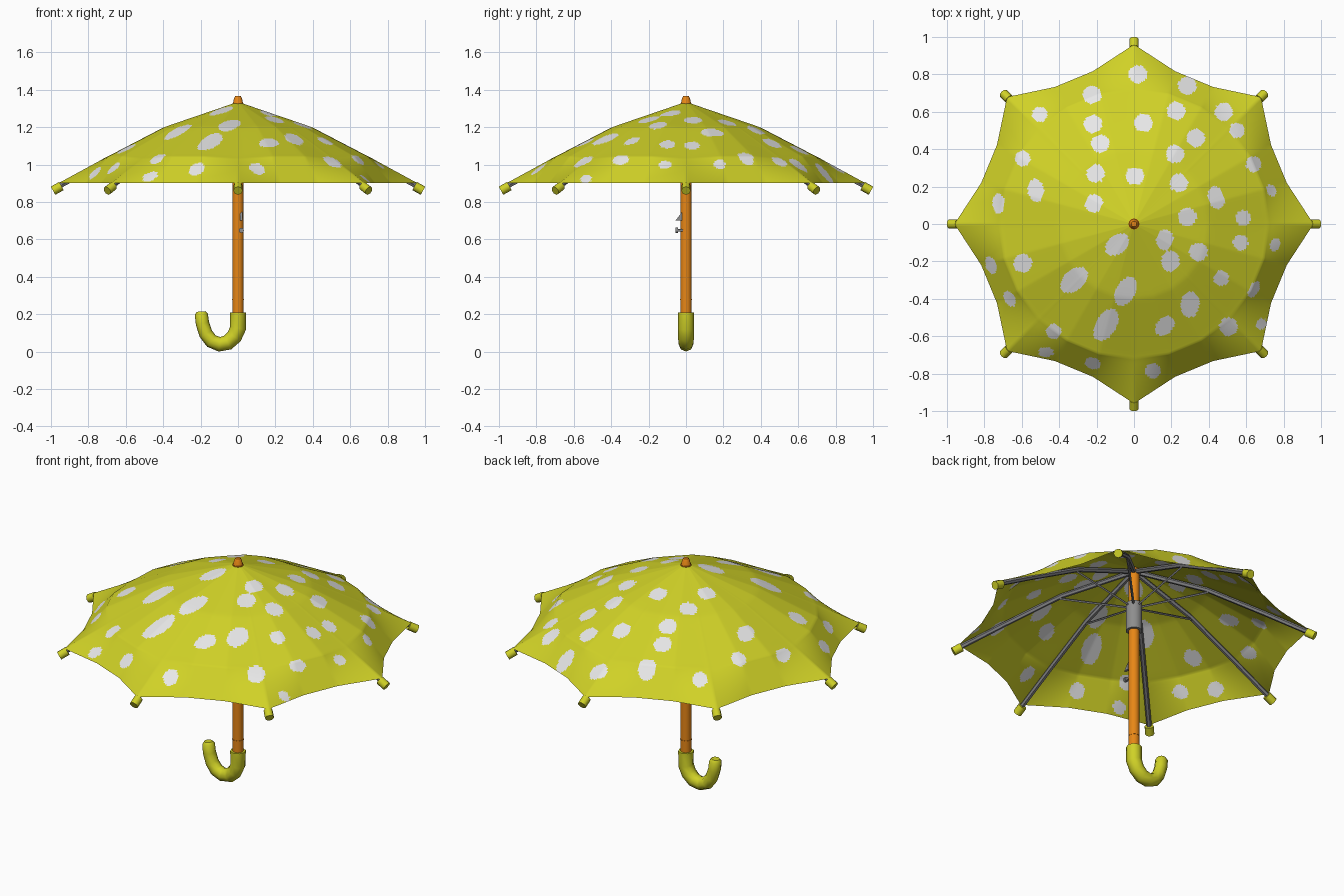
import bpy, bmesh, math

if "Cube" in bpy.data.objects:
    bpy.data.objects.remove(bpy.data.objects["Cube"])

def material(name, rgb):
    m = bpy.data.materials.new(name)
    m.diffuse_color = (*rgb, 1)
    m.use_nodes = True
    m.node_tree.nodes["Principled BSDF"].inputs["Base Color"].default_value = m.diffuse_color
    return m

YELLOW = material("yellow", (0.63, 0.64, 0.02))
WHITE = material("white", (0.80, 0.80, 0.80))
ORANGE = material("orange", (0.80, 0.24, 0.008))
GREY = material("grey", (0.27, 0.27, 0.27))
DARK = material("dark_grey", (0.21, 0.21, 0.22))

def smooth(obj, angle=50):
    bpy.ops.object.select_all(action='DESELECT')
    obj.select_set(True)
    bpy.context.view_layer.objects.active = obj
    bpy.ops.object.shade_smooth_by_angle(angle=math.radians(angle))

def tube(name, pts, radii, mat, res=2):
    """Round tube along a path; radii is one number or one per point."""
    if not isinstance(radii, (list, tuple)):
        radii = [radii] * len(pts)
    cu = bpy.data.curves.new(name, 'CURVE')
    cu.dimensions = '3D'
    cu.bevel_depth = 1.0
    cu.bevel_resolution = res
    cu.use_fill_caps = True
    sp = cu.splines.new('POLY')
    sp.points.add(len(pts) - 1)
    for p, co, r in zip(sp.points, pts, radii):
        p.co = (*co, 1)
        p.radius = r
    cu.materials.append(mat)
    obj = bpy.data.objects.new(name, cu)
    bpy.context.collection.objects.link(obj)
    bpy.ops.object.select_all(action='DESELECT')
    obj.select_set(True)
    bpy.context.view_layer.objects.active = obj
    bpy.ops.object.convert(target='MESH')
    obj = bpy.context.view_layer.objects.active
    obj.name = name
    smooth(obj)
    return obj

# Profiles (radius, height) from crown to hem: along a rib, and along a panel
RIB = [(0.0, 1.335), (0.40, 1.197), (0.72, 1.03), (0.96, 0.90)]
PANEL = [(0.0, 1.335), (0.40, 1.203), (0.72, 1.042), (0.846, 0.90)]

# White spots seen from above: round ones (x, y), stretched ones (x, y, a, b, tilt)
ROUND = [(.02, .80), (-.225, .69), (.285, .74), (-.22, .535), (.05, .54),
         (.225, .605), (-.18, .43), (.33, .46), (.48, .60), (.22, .375),
         (-.205, .27), (-.215, .11), (.005, .257), (.24, .22), (.285, .037),
         (.345, -.15), (-.595, -.21), (.505, -.55)]
SMALL = [(-.505, .585), (.55, .50), (-.595, .35), (.64, .32), (.585, .032), (.57, -.10),
         (.465, -.29), (.10, -.785), (-.43, -.575)]
LONG = [(-.15, -.54, .095, .055, 60), (-.045, -.36, .083, .052, 62), (-.32, -.30, .085, .055, 40),
        (-.09, -.11, .070, .050, 40), (.64, -.35, .048, .027, 60), (.165, -.545, .060, .043, 45),
        (-.665, -.40, .045, .028, 120), (-.765, -.22, .048, .028, 110), (.30, -.43, .070, .050, 85),
        (-.725, .11, .053, .032, 90), (-.525, .18, .062, .043, 100), (.44, .14, .062, .043, 105),
        (-.22, -.745, .043, .030, -15), (-.47, -.685, .040, .027, 0), (.755, -.11, .037, .027, 70),
        (.68, -.535, .033, .027, 60), (.735, .18, .033, .025, 120), (.165, -.085, .055, .047, 90),
        (.195, -.20, .057, .049, 90)]
SPOTS = ([(x, y, .049, .049, 0) for x, y in ROUND] +
         [(x, y, .041, .041, 0) for x, y in SMALL] + LONG)

def in_spot(x, y):
    for sx, sy, a, b, deg in SPOTS:
        dx, dy = x - sx, y - sy
        if abs(dx) > .1 or abs(dy) > .1:
            continue
        c, s = math.cos(math.radians(deg)), math.sin(math.radians(deg))
        if ((dx * c + dy * s) / a) ** 2 + ((dy * c - dx * s) / b) ** 2 < 1:
            return True
    return False

# Canopy: 24 wedges, three per panel, finely divided so the spots can be cut in
SEG, ACROSS = 28, 20

def sample(profile, i):
    k = min(i // SEG, 2)
    f = (i - k * SEG) / SEG
    (r0, z0), (r1, z1) = profile[k], profile[k + 1]
    return r0 + (r1 - r0) * f, z0 + (z1 - z0) * f

bm = bmesh.new()
crown = bm.verts.new((0, 0, RIB[0][1]))
rings = []
for i in range(1, 3 * SEG + 1):
    corners = []
    for w in range(24):
        r, z = sample(RIB if w % 3 == 0 else PANEL, i)
        a = math.radians(15 * w)
        corners.append((r * math.cos(a), r * math.sin(a), z))
    ring = []
    for w in range(24):
        p, q = corners[w], corners[(w + 1) % 24]
        for j in range(ACROSS):
            s = j / ACROSS
            ring.append(bm.verts.new([u + (v - u) * s for u, v in zip(p, q)]))
    rings.append(ring)
n = 24 * ACROSS
for j in range(n):
    bm.faces.new((crown, rings[0][j], rings[0][(j + 1) % n]))
for lo, hi in zip(rings, rings[1:]):
    for j in range(n):
        q = (j + 1) % n
        bm.faces.new((lo[j], hi[j], hi[q], lo[q]))
# Soften the creases while keeping the hem in place
inner = [v for ring in rings[:-1] for v in ring]
for _ in range(12):
    bmesh.ops.smooth_vert(bm, verts=inner, factor=0.5,
                          use_axis_x=False, use_axis_y=False, use_axis_z=True)
for f in bm.faces:
    c = f.calc_center_median()
    f.material_index = 1 if in_spot(c.x, c.y) else 0
me = bpy.data.meshes.new("canopy")
bm.to_mesh(me)
bm.free()
me.materials.append(YELLOW)
me.materials.append(WHITE)
canopy = bpy.data.objects.new("canopy", me)
bpy.context.collection.objects.link(canopy)
smooth(canopy, 40)

# Ribs, struts and tip caps, repeated around the shaft
for k in range(8):
    a = k * math.pi / 4
    def at(r, z):
        return (r * math.cos(a), r * math.sin(a), z)
    tube(f"rib_{k + 1}", [at(.025, 1.305)] + [at(r, z - .019) for r, z in RIB[1:]], .014, DARK, 1)
    tube(f"strut_{k + 1}", [at(.035, 1.09), at(.41, 1.165)], .007, DARK, 0)
    tube(f"tip_cap_{k + 1}", [at(.944, .885), at(.989, .860)], .025, YELLOW)

# Shaft, collar and finial
tube("shaft", [(0, 0, .18), (0, 0, 1.33)], .03, ORANGE, 4)
tube("collar", [(0, 0, .276), (0, 0, .282)], .0315, ORANGE, 4)
tube("finial", [(0, 0, 1.315), (0, 0, 1.355), (0, 0, 1.367)], [.03, .021, .014], ORANGE, 4)

# Sliding runner
tube("runner", [(0, 0, .94), (0, 0, 1.11)], .045, GREY, 4)

# Catch button and wedge-shaped spring on the front of the shaft
tube("catch_stem", [(.018, -.015, .648), (.018, -.045, .648)], .007, GREY)
tube("catch_button", [(.018, -.043, .648), (.018, -.056, .648)], .014, GREY)
bm = bmesh.new()
wedge = [(-.022, .745), (-.055, .702), (-.022, .702)]
sides = [[bm.verts.new((x, y, z)) for y, z in wedge] for x in (.010, .024)]
bm.faces.new(sides[0])
bm.faces.new(sides[1][::-1])
for i in range(3):
    j = (i + 1) % 3
    bm.faces.new((sides[0][j], sides[0][i], sides[1][i], sides[1][j]))
bmesh.ops.recalc_face_normals(bm, faces=bm.faces)
me = bpy.data.meshes.new("catch_spring")
bm.to_mesh(me)
bm.free()
me.materials.append(GREY)
bpy.context.collection.objects.link(bpy.data.objects.new("catch_spring", me))

# Hooked handle
tube("handle",
     [(0, 0, .21), (0, 0, .125), (-.02, 0, .08), (-.055, 0, .048), (-.10, 0, .039),
      (-.142, 0, .056), (-.172, 0, .095), (-.19, 0, .15), (-.196, 0, .20), (-.197, 0, .214)],
     [.043, .043, .042, .041, .039, .038, .037, .036, .035, .024], YELLOW, 2)
